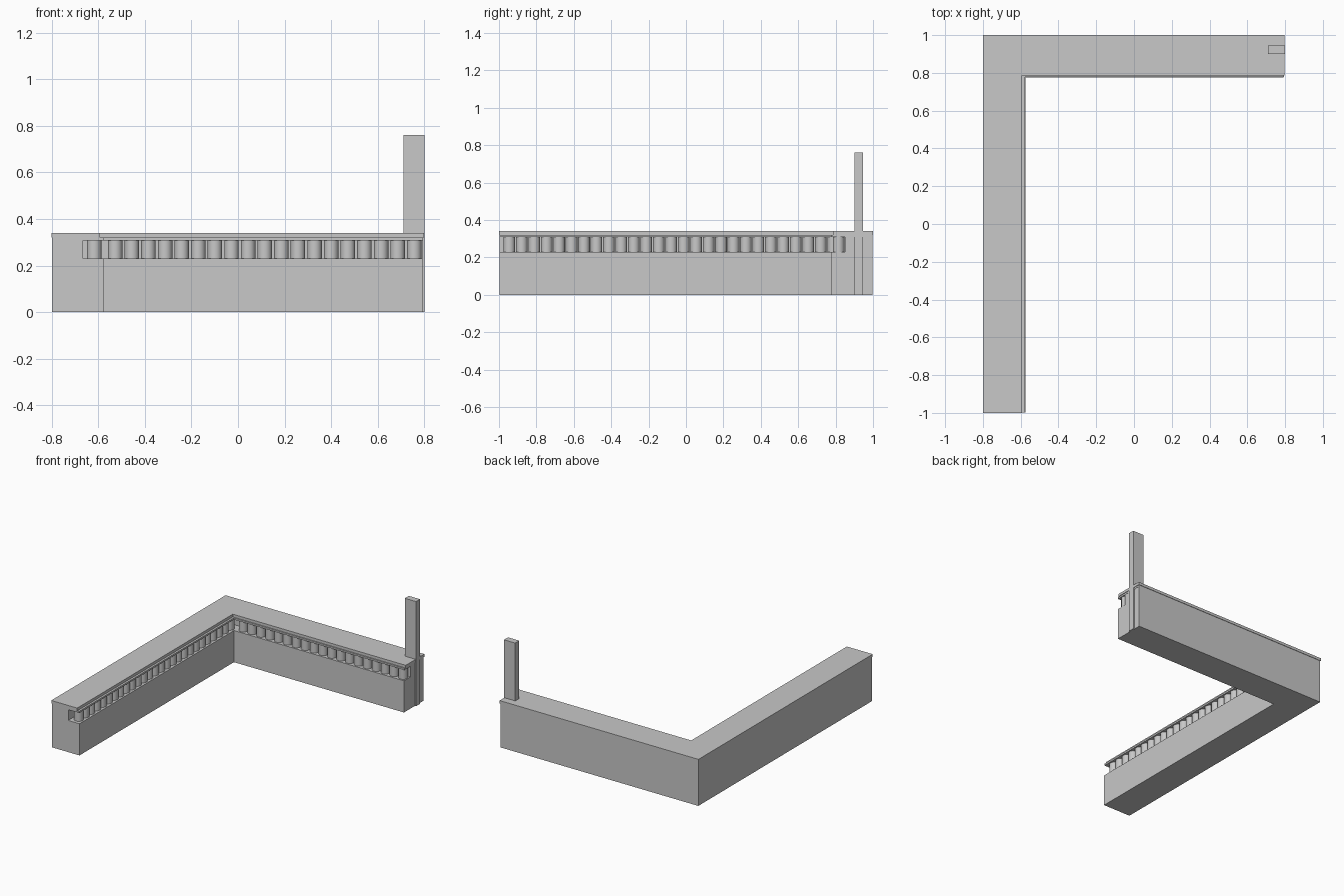
import bpy, bmesh
from mathutils import Matrix

if "Cube" in bpy.data.objects:
    bpy.data.objects.remove(bpy.data.objects["Cube"], do_unlink=True)

stone = bpy.data.materials.new("light_grey_stone")
stone.use_nodes = True
colour = (0.58, 0.58, 0.58, 1)
stone.diffuse_color = colour
stone.node_tree.nodes["Principled BSDF"].inputs["Base Color"].default_value = colour


def finish(name, bm):
    bmesh.ops.recalc_face_normals(bm, faces=bm.faces[:])
    mesh = bpy.data.meshes.new(name)
    bm.to_mesh(mesh)
    bm.free()
    mesh.materials.append(stone)
    obj = bpy.data.objects.new(name, mesh)
    bpy.context.collection.objects.link(obj)
    return obj


def corner_slab(name, left, right, front, back, inner_x, inner_y, z0, z1):
    """Extruded L-shaped plan: one arm along y, one along x."""
    bm = bmesh.new()
    plan = [(left, front), (inner_x, front), (inner_x, inner_y),
            (right, inner_y), (right, back), (left, back)]
    face = bm.faces.new([bm.verts.new((x, y, z0)) for x, y in plan])
    top = bmesh.ops.extrude_face_region(bm, geom=[face])["geom"]
    bmesh.ops.translate(bm, vec=(0, 0, z1 - z0),
                        verts=[v for v in top if isinstance(v, bmesh.types.BMVert)])
    return finish(name, bm)


def balusters(name, centres, z0, z1):
    bm = bmesh.new()
    for x, y in centres:
        bmesh.ops.create_cone(bm, cap_ends=True, segments=24, radius1=0.031,
                              radius2=0.031, depth=z1 - z0,
                              matrix=Matrix.Translation((x, y, (z0 + z1) / 2)))
    obj = finish(name, bm)
    for poly in obj.data.polygons:
        poly.use_smooth = abs(poly.normal.z) < 0.5


# Wall: full-width base, recessed upper part, trim and cap
LEDGE, SOFFIT = 0.23, 0.308
corner_slab("wall_base", -0.797, 0.791, -0.998, 0.997, -0.575, 0.775, 0, LEDGE)
corner_slab("wall_recess", -0.797, 0.791, -0.998, 0.997, -0.665, 0.85, LEDGE, SOFFIT)
corner_slab("trim", -0.797, 0.793, -0.998, 0.997, -0.577, 0.777, SOFFIT, 0.32)
corner_slab("cap", -0.8, 0.797, -1, 1, -0.592, 0.786, 0.32, 0.34)

# Rows of round balusters in the recess of each arm
balusters("side_balusters", [(-0.617, -0.945 + i * 0.0666) for i in range(27)], LEDGE, SOFFIT)
balusters("back_balusters", [(-0.527 + i * 0.0713, 0.816) for i in range(19)], LEDGE, SOFFIT)

# Tall post at the open end of the back arm
bm = bmesh.new()
bmesh.ops.create_cube(bm, size=1, matrix=Matrix.Translation((0.755, 0.923, 0.38))
                      @ Matrix.Diagonal((0.09, 0.046, 0.76, 1)))
finish("end_post", bm)
